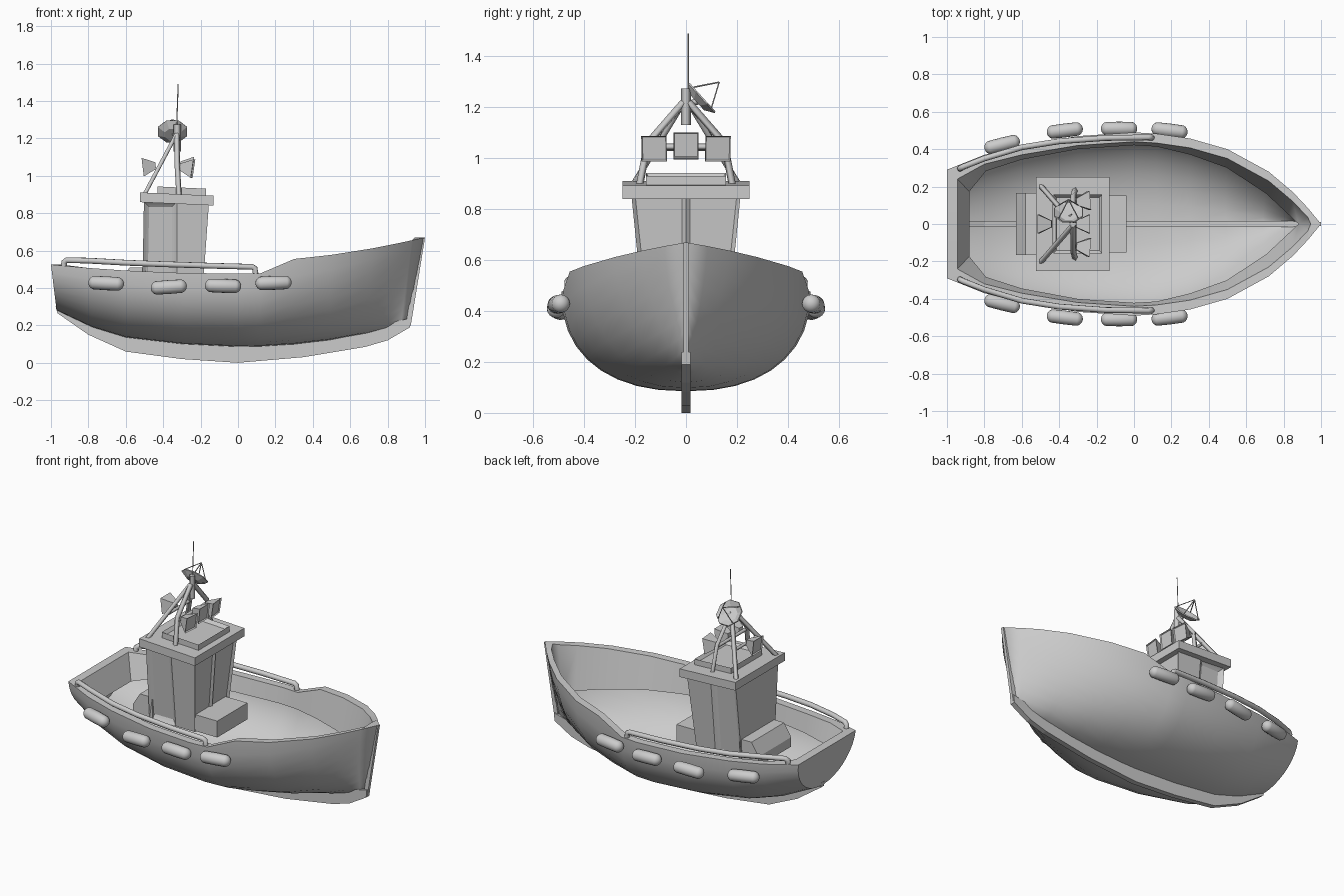
import bpy, bmesh, math
from mathutils import Vector, Matrix

if "Cube" in bpy.data.objects:
    bpy.data.objects.remove(bpy.data.objects["Cube"])

DECK = 0.38

def finish(bm, name, smooth=None, mirror=False):
    bmesh.ops.remove_doubles(bm, verts=bm.verts, dist=0.0005)
    bmesh.ops.recalc_face_normals(bm, faces=bm.faces)
    me = bpy.data.meshes.new(name)
    bm.to_mesh(me)
    bm.free()
    ob = bpy.data.objects.new(name, me)
    bpy.context.collection.objects.link(ob)
    bpy.ops.object.select_all(action='DESELECT')
    ob.select_set(True)
    bpy.context.view_layer.objects.active = ob
    if mirror:
        m = ob.modifiers.new("mirror", 'MIRROR')
        m.use_axis = (False, True, False)
        m.use_clip = True
        m.merge_threshold = 0.0005
    if smooth:
        bpy.ops.object.shade_smooth_by_angle(angle=math.radians(smooth))
    return ob

def extrude_xz(name, pts, half):
    """Side profile extruded across y."""
    bm = bmesh.new()
    f = bm.faces.new([bm.verts.new((x, -half, z)) for x, z in pts])
    r = bmesh.ops.extrude_face_region(bm, geom=[f])
    for v in r['geom']:
        if isinstance(v, bmesh.types.BMVert):
            v.co.y = half
    return finish(bm, name)

def tube(name, pts, r, res=0):
    cu = bpy.data.curves.new(name, 'CURVE')
    cu.dimensions = '3D'
    cu.bevel_depth, cu.bevel_resolution, cu.use_fill_caps = r, res, True
    sp = cu.splines.new('POLY')
    sp.points.add(len(pts) - 1)
    for p, c in zip(sp.points, pts):
        p.co = (*c, 1)
        p.radius = 1
    ob = bpy.data.objects.new(name, cu)
    bpy.context.collection.objects.link(ob)
    bpy.ops.object.select_all(action='DESELECT')
    ob.select_set(True)
    bpy.context.view_layer.objects.active = ob
    bpy.ops.object.convert(target='MESH')
    if res:
        bpy.ops.object.shade_smooth_by_angle(angle=math.radians(50))

# Hull stations: top x, half width, sheer z, bottom x, bottom z, fullness
stations = [
    (-1, .29, .525, -.97, .28, 2.0), (-.8, .37, .507, -.78, .19, 2.1),
    (-.6, .42, .493, -.6, .135, 2.2), (-.3, .47, .48, -.3, .1, 2.3),
    (0, .49, .477, 0, .085, 2.3), (.12, .483, .478, .12, .087, 2.3),
    (.3, .457, .555, .3, .098, 2.2), (.5, .40, .577, .49, .12, 2.0),
    (.72, .28, .612, .69, .155, 1.7), (.85, .17, .638, .80, .18, 1.45),
    (.93, .085, .655, .87, .2, 1.3), (1, 0, .67, .92, .22, 1)]
N = 9
bm = bmesh.new()
rows = []
for i, (xt, w, zs, xb, zb, n) in enumerate(stations):
    row = []
    for j in range(N + 1):
        a = math.pi / 2 * j / N
        c = max(0, math.cos(a)) ** (2 / n)
        row.append((xt + (xb - xt) * c, w * math.sin(a) ** (2 / n), zs - (zs - zb) * c))
    t = (zs - DECK) / (zs - zb)
    yd = max(0, w * (1 - t ** n) ** (1 / n) - .06)
    xr = -.945 if i == 0 else min(xt, .945)
    xd = -.88 if i == 0 else min(xt + (xb - xt) * t, .88)
    row += [(xr, max(0, w - .05), zs), (xd, yd, DECK), (xd, 0, DECK)]
    rows.append([bm.verts.new(p) for p in row])
for a, b in zip(rows, rows[1:]):
    for j in range(N + 3 - 1):
        bm.faces.new((a[j], a[j + 1], b[j + 1], b[j]))
# Transom outside, its cap and its inside
r0 = rows[0]
co, ci = bm.verts.new((-1, 0, .525)), bm.verts.new((-.945, 0, .525))
bm.faces.new(r0[:N + 1] + [co])
bm.faces.new((r0[N], r0[N + 1], ci, co))
bm.faces.new((r0[N + 1], r0[N + 2], r0[N + 3], ci))
finish(bm, "hull", 32, mirror=True)

# Keel and stem
extrude_xz("keel", [(-.975, .3), (-.965, .265), (-.8, .15), (-.6, .06), (-.3, .02), (0, 0),
                    (.35, .03), (.68, .085), (.8, .12), (.92, .19), (.925, .24), (.8, .21),
                    (.5, .15), (0, .11), (-.5, .14), (-.8, .22)], .017)
extrude_xz("stem", [(.9, .22), (.924, .2), (1, .67), (.97, .665)], .01)

# Cabin: tapered box with inset windows and doors
bm = bmesh.new()
bmesh.ops.create_cube(bm, size=1)
for v in bm.verts:
    top, front = v.co.z > 0, v.co.x > 0
    v.co = ((-.155 if top else -.19) if front else (-.503 if top else -.512),
            math.copysign(.215 if top else .165, v.co.y), .86 if top else DECK - .01)
for co, no in (((0, 0, 0), (0, 1, 0)), ((-.325, 0, 0), (1, 0, 0))):
    bmesh.ops.bisect_plane(bm, geom=bm.verts[:] + bm.edges[:] + bm.faces[:], plane_co=co, plane_no=no)
bm.normal_update()
panes = [f for f in bm.faces if f.normal.x > .9 or
         (abs(f.normal.y) > .9 and f.calc_center_median().x < -.325)]
bmesh.ops.inset_individual(bm, faces=panes, thickness=.022, depth=-.012)
doors = [f for f in panes if abs(f.normal.y) > .9]
bmesh.ops.inset_individual(bm, faces=doors, thickness=.018, depth=-.008)
finish(bm, "cabin")

# Roof slab and raised hatch, both tilted slightly forward
def roof_box(name, x0, x1, half, z0, z1, lip=0):
    bm = bmesh.new()
    bmesh.ops.create_cube(bm, size=1)
    for v in bm.verts:
        x = x0 if v.co.x < 0 else x1
        v.co = (x, math.copysign(half, v.co.y), (z1 if v.co.z > 0 else z0) - (x + .33) * .045)
    if lip:
        bm.normal_update()
        f = [f for f in bm.faces if f.normal.z > .9]
        bmesh.ops.inset_individual(bm, faces=f, thickness=lip, depth=0)
        bmesh.ops.translate(bm, verts=f[0].verts[:], vec=(0, 0, -.02))
    finish(bm, name)

roof_box("roof", -.525, -.13, .25, .85, .902)
roof_box("roof_hatch", -.43, -.17, .157, .89, .938, .022)

# Deck boxes
extrude_xz("front_crate", [(-.22, .37), (-.04, .37), (-.04, .475), (-.22, .475)], .153)
extrude_xz("rear_locker", [(-.63, .37), (-.63, .43), (-.58, .51), (-.49, .51), (-.49, .37)], .165)

# Mast frame
tube("mast_pole", [(-.325, 0, 1.13), (-.325, 0, 1.275)], .02)
tube("whip_aerial", [(-.328, .008, 1.26), (-.32, .008, 1.49)], .003)
for s, side in ((-1, "right"), (1, "left")):
    tube("front_leg_" + side, [(-.315, .183 * s, .89), (-.325, .15 * s, 1.06), (-.327, .01 * s, 1.22)], .015)
    tube("rear_leg_" + side, [(-.5, .205 * s, .9), (-.33, .01 * s, 1.22)], .014)
tube("front_crossbar", [(-.32, -.155, 1.045), (-.32, .155, 1.045)], .013)
tube("rear_crossbar", [(-.425, -.118, 1.04), (-.425, .118, 1.04)], .012)

# Floodlights: square funnels
def floodlight(name, loc, yaw, tilt):
    bm = bmesh.new()
    bmesh.ops.create_cube(bm, size=1)
    for v in bm.verts:
        h = .05 if v.co.x > 0 else .018
        v.co = (.035 if v.co.x > 0 else -.035, math.copysign(h, v.co.y), math.copysign(h, v.co.z))
    bm.normal_update()
    f = [f for f in bm.faces if f.normal.x > .9]
    bmesh.ops.inset_individual(bm, faces=f, thickness=.006, depth=-.008)
    bm.transform(Matrix.Translation(loc) @ Matrix.Rotation(yaw, 4, 'Z') @ Matrix.Rotation(tilt, 4, 'Y'))
    finish(bm, name)

floodlight("floodlight_right", (-.275, -.122, 1.043), -.1, .15)
floodlight("floodlight_middle", (-.275, 0, 1.055), 0, .1)
floodlight("floodlight_left", (-.275, .122, 1.043), .1, .15)
floodlight("floodlight_rear", (-.475, 0, 1.05), math.pi, .12)

# Dish with feed struts
normal = Vector((0, .74, .67))
M = Matrix.Translation((-.35, .065, 1.24)) @ normal.to_track_quat('Z', 'Y').to_matrix().to_4x4()
bm = bmesh.new()
rings = []
for r, z in ((.082, 0), (.045, -.022), (.045, -.03), (.085, -.006)):
    rings.append([bm.verts.new(M @ Vector((r * math.cos(k * math.pi / 4 + .39),
                                           r * math.sin(k * math.pi / 4 + .39), z))) for k in range(8)])
for a, b in ((0, 1), (2, 3), (3, 0)):
    for k in range(8):
        bm.faces.new((rings[a][k], rings[a][k - 1], rings[b][k - 1], rings[b][k]))
bm.faces.new(rings[1])
bm.faces.new(rings[2])
finish(bm, "dish")
feed = M @ Vector((0, 0, .088))
for k in range(4):
    a = math.pi / 4 + k * math.pi / 2
    tube("dish_strut", [M @ Vector((.075 * math.cos(a), .075 * math.sin(a), 0)), feed], .003)
tube("dish_mount", [(-.325, 0, 1.21), (-.345, .05, 1.225)], .013)

# Side rails and fenders
rail = [(-.93, .295, .51), (-.93, .297, .538), (-.915, .305, .549), (-.8, .35, .546), (-.6, .41, .535),
        (-.4, .442, .527), (-.15, .46, .519), (.075, .463, .513), (.09, .462, .505), (.095, .462, .47)]
fenders = [(-.705, .425, .425, 14, 3), (-.37, .5, .405, 7, -4), (-.08, .51, .411, 0, 2), (.19, .5, .427, -7, -2)]
for s, side in ((-1, "right"), (1, "left")):
    tube("rail_" + side, [(x, y * s, z) for x, y, z in rail], .016, 2)
    for x, y, z, yaw, pitch in fenders:
        bm = bmesh.new()
        bmesh.ops.create_uvsphere(bm, u_segments=16, v_segments=12, radius=.037)
        for v in bm.verts:
            if abs(v.co.z) > .001:
                v.co.z += math.copysign(.06, v.co.z)
        bm.transform(Matrix.Translation((x, y * s, z)) @ Matrix.Rotation(math.radians(yaw * s), 4, 'Z')
                     @ Matrix.Rotation(math.radians(90 + pitch), 4, 'Y'))
        finish(bm, "fender_" + side, 60)
